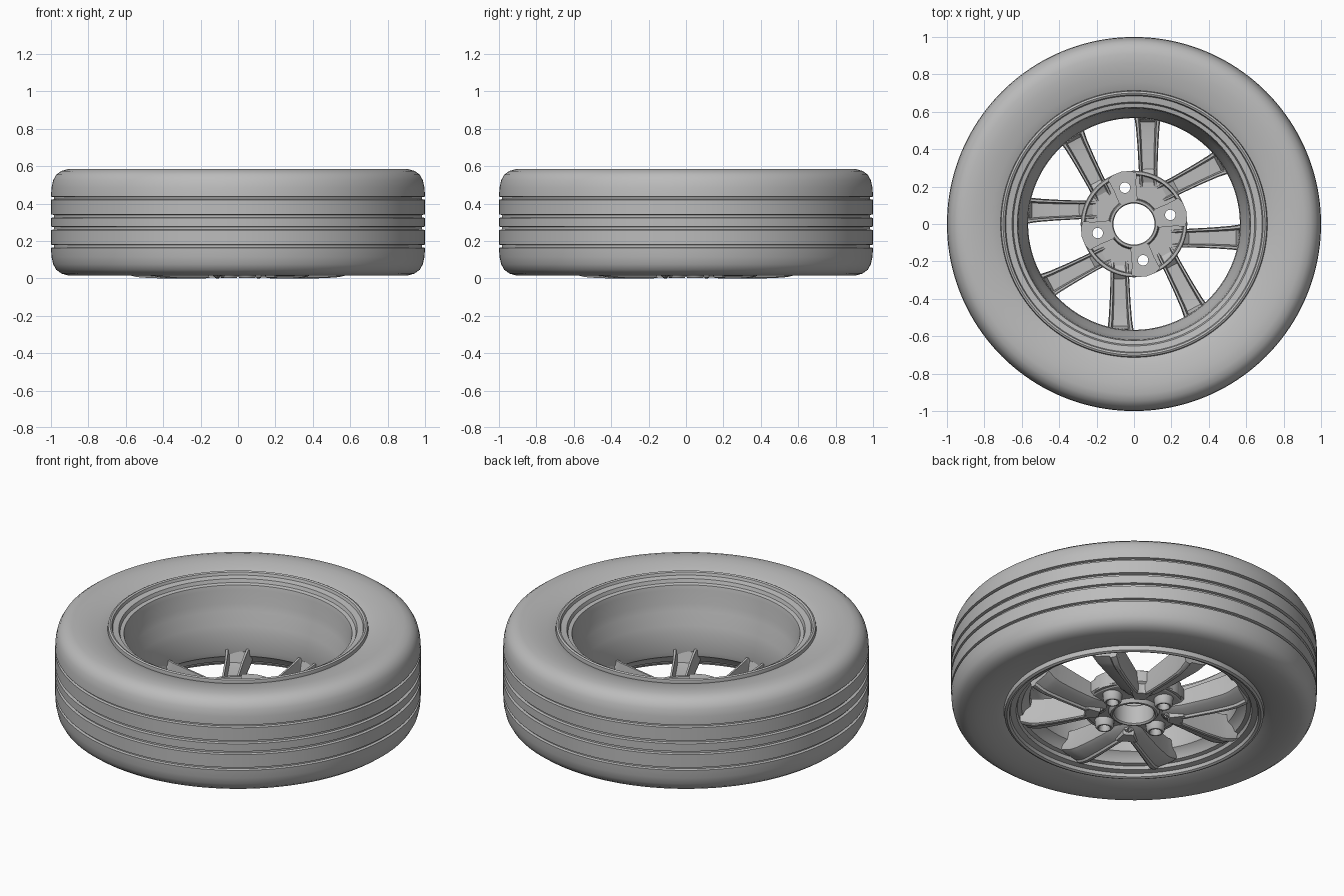
import bpy, bmesh
from math import sin, cos, pi, radians
from mathutils import Vector, Matrix

if "Cube" in bpy.data.objects:
    bpy.data.objects.remove(bpy.data.objects["Cube"])

grey = bpy.data.materials.new("plain grey")
grey.use_nodes = True
COLOUR = (0.5, 0.5, 0.5, 1)
grey.diffuse_color = COLOUR
grey.node_tree.nodes["Principled BSDF"].inputs["Base Color"].default_value = COLOUR

parts = []


def finish(name, bm):
    bmesh.ops.recalc_face_normals(bm, faces=bm.faces)
    mesh = bpy.data.meshes.new(name)
    bm.to_mesh(mesh)
    bm.free()
    mesh.materials.append(grey)
    obj = bpy.data.objects.new(name, mesh)
    bpy.context.collection.objects.link(obj)
    parts.append(obj)
    return obj


def loft(bm, rings, closed):
    """Skin closed rings of points; join the last to the first, or cap the ends."""
    loops = [[bm.verts.new(p) for p in ring] for ring in rings]
    n = len(loops[0])
    pairs = list(zip(loops, loops[1:])) + ([(loops[-1], loops[0])] if closed else [])
    for a, b in pairs:
        for i in range(n):
            j = (i + 1) % n
            bm.faces.new((a[i], a[j], b[j], b[i]))
    if not closed:
        bm.faces.new(loops[0])
        bm.faces.new(loops[-1])


def lathe(name, profile, steps=128, at=(0, 0)):
    bm = bmesh.new()
    rings = []
    for k in range(steps):
        a = 2 * pi * k / steps
        rings.append([(at[0] + r * cos(a), at[1] + r * sin(a), z) for r, z in profile])
    loft(bm, rings, True)
    return finish(name, bm)


# Tyre: half of the sidewall mirrored about mid height, tread grooves between
side = [(0.69, 0.54), (0.72, 0.556), (0.76, 0.567), (0.81, 0.579), (0.86, 0.584),
        (0.91, 0.584), (0.945, 0.574), (0.972, 0.554), (0.988, 0.525), (0.997, 0.485)]
tyre = list(side)
for top, bottom in ((0.437, 0.42), (0.342, 0.323), (0.277, 0.258), (0.18, 0.163)):
    tyre += [(1, top), (0.985, top - 0.003), (0.985, bottom + 0.003), (1, bottom)]
tyre += [(r, 0.6 - z) for r, z in reversed(side)]
tyre += [(0.67, 0.1), (0.67, 0.5)]
lathe("tyre", tyre, 160)

# Rim barrel with a lip on each side
lathe("rim", [
    (0.712, 0.045), (0.708, 0.022), (0.695, 0.016), (0.682, 0.022), (0.676, 0.04),
    (0.645, 0.046), (0.638, 0.065), (0.615, 0.07), (0.6, 0.1), (0.572, 0.12),
    (0.566, 0.15), (0.57, 0.26), (0.58, 0.3), (0.6, 0.38), (0.612, 0.42), (0.618, 0.5),
    (0.624, 0.525), (0.645, 0.53), (0.652, 0.55), (0.685, 0.556), (0.69, 0.572),
    (0.7, 0.577), (0.71, 0.572), (0.714, 0.55), (0.7, 0.5), (0.66, 0.45),
    (0.62, 0.3), (0.63, 0.16), (0.69, 0.1)])

# Hub: thin plate with raised inner and outer walls at the back
hub = [lathe("hub_plate", [
    (0.11, 0.03), (0.118, 0.022), (0.128, 0.024), (0.14, 0.045), (0.265, 0.055), (0.285, 0.07),
    (0.285, 0.135), (0.28, 0.14), (0.265, 0.14), (0.258, 0.09), (0.136, 0.09),
    (0.132, 0.14), (0.127, 0.146), (0.115, 0.146), (0.11, 0.14)], 96)]

LUGS = [radians(14 + 90 * k) for k in range(4)]
FORKS = [radians(59 + 90 * k) for k in range(4)]

# Mounting pads at the back of the hub
for a in LUGS:
    bm = bmesh.new()
    outline = [(0.122, -0.05), (0.2, -0.062), (0.262, -0.078), (0.28, -0.05), (0.288, 0),
               (0.28, 0.05), (0.262, 0.078), (0.2, 0.062), (0.122, 0.05), (0.116, 0)]
    loft(bm, [[(x, y, z) for x, y in outline] for z in (0.06, 0.15)], False)
    bmesh.ops.rotate(bm, verts=bm.verts, matrix=Matrix.Rotation(a, 3, "Z"))
    hub.append(finish("mounting_pad", bm))

# Bolt holes cut through plate and pads
bm = bmesh.new()
for a in LUGS:
    bmesh.ops.create_cone(bm, cap_ends=True, segments=24, radius1=0.028, radius2=0.028, depth=0.6,
                          matrix=Matrix.Translation((0.2 * cos(a), 0.2 * sin(a), 0.1)))
cutter = finish("bolt_hole_cutter", bm)
cutter.hide_render = True
parts.remove(cutter)
for obj in hub:
    cut = obj.modifiers.new("bolt_holes", "BOOLEAN")
    cut.object = cutter
    cut.operation = "DIFFERENCE"
    cut.solver = "EXACT"
bpy.context.view_layer.update()
graph = bpy.context.evaluated_depsgraph_get()
cut_meshes = [bpy.data.meshes.new_from_object(o.evaluated_get(graph)) for o in hub]
for obj, mesh in zip(hub, cut_meshes):
    obj.modifiers.clear()
    obj.data = mesh
bpy.data.objects.remove(cutter)

# Bolt seats on the outer face
for a in LUGS:
    lathe("bolt_seat", [(0.028, 0.06), (0.028, 0.014), (0.034, 0.003), (0.042, 0.003),
                        (0.049, 0.012), (0.054, 0.06)], 32, (0.2 * cos(a), 0.2 * sin(a)))

# Spokes: four forks of two arms, hollow at the back
# station: distance along fork axis, half width, front z, back z, channel floor z
STATIONS = [(0.16, 0.04, 0.025, 0.085, 0.07), (0.2, 0.046, 0.01, 0.085, 0.07),
            (0.26, 0.05, 0.0, 0.125, 0.11), (0.29, 0.05, 0.0, 0.135, 0.08),
            (0.4, 0.056, 0.0, 0.15, 0.08), (0.48, 0.063, 0.004, 0.16, 0.085),
            (0.505, 0.067, 0.008, 0.165, 0.09), (0.52, 0.07, 0.012, 0.165, 0.15),
            (0.562, 0.078, 0.03, 0.165, 0.155)]


def arm(axis, hand):
    heading = Vector((1, 0.615 * hand, 0)).normalized()
    across = Vector((heading.y, -heading.x, 0)) * hand   # points into the fork
    rings = []
    for u, w, front, back, floor in STATIONS:
        centre = Vector((u, 0.615 * hand * (u - 0.15), 0))
        section = [(0.92, back), (1, front + 0.03), (0.92, front + 0.006), (0.78, front),
                   (0.5, front), (0.38, front + 0.012), (-0.6, front + 0.026),
                   (-0.95, front + 0.04), (-1, front + 0.055), (-0.92, back),
                   (-0.72, back), (-0.6, floor), (0.6, floor), (0.72, back)]
        rings.append([centre + across * s * w + Vector((0, 0, z)) for s, z in section])
    bm = bmesh.new()
    loft(bm, rings, False)
    bmesh.ops.rotate(bm, verts=bm.verts, matrix=Matrix.Rotation(axis, 3, "Z"))
    finish("spoke", bm)


for axis in FORKS:
    for hand in (1, -1):
        arm(axis, hand)
    # Rounded web where the two arms meet
    bm = bmesh.new()
    layers = []
    for z, grow in ((0.004, 0.9), (0.012, 1), (0.11, 1)):
        outline = [(0.19, -0.03), (0.265, -0.06), (0.285, -0.05), (0.272, -0.02),
                   (0.272, 0.02), (0.285, 0.05), (0.265, 0.06), (0.19, 0.03)]
        layers.append([(0.24 + (x - 0.24) * grow, y * grow, z) for x, y in outline])
    layers[-1] = [(x, y, 0.08) for x, y, z in layers[-1]]
    loft(bm, layers, False)
    bmesh.ops.rotate(bm, verts=bm.verts, matrix=Matrix.Rotation(axis, 3, "Z"))
    finish("fork_web", bm)

# Smooth shading with sharp edges kept
bpy.ops.object.select_all(action="DESELECT")
for obj in parts:
    obj.select_set(True)
bpy.context.view_layer.objects.active = parts[0]
bpy.ops.object.shade_smooth_by_angle(angle=radians(32))
